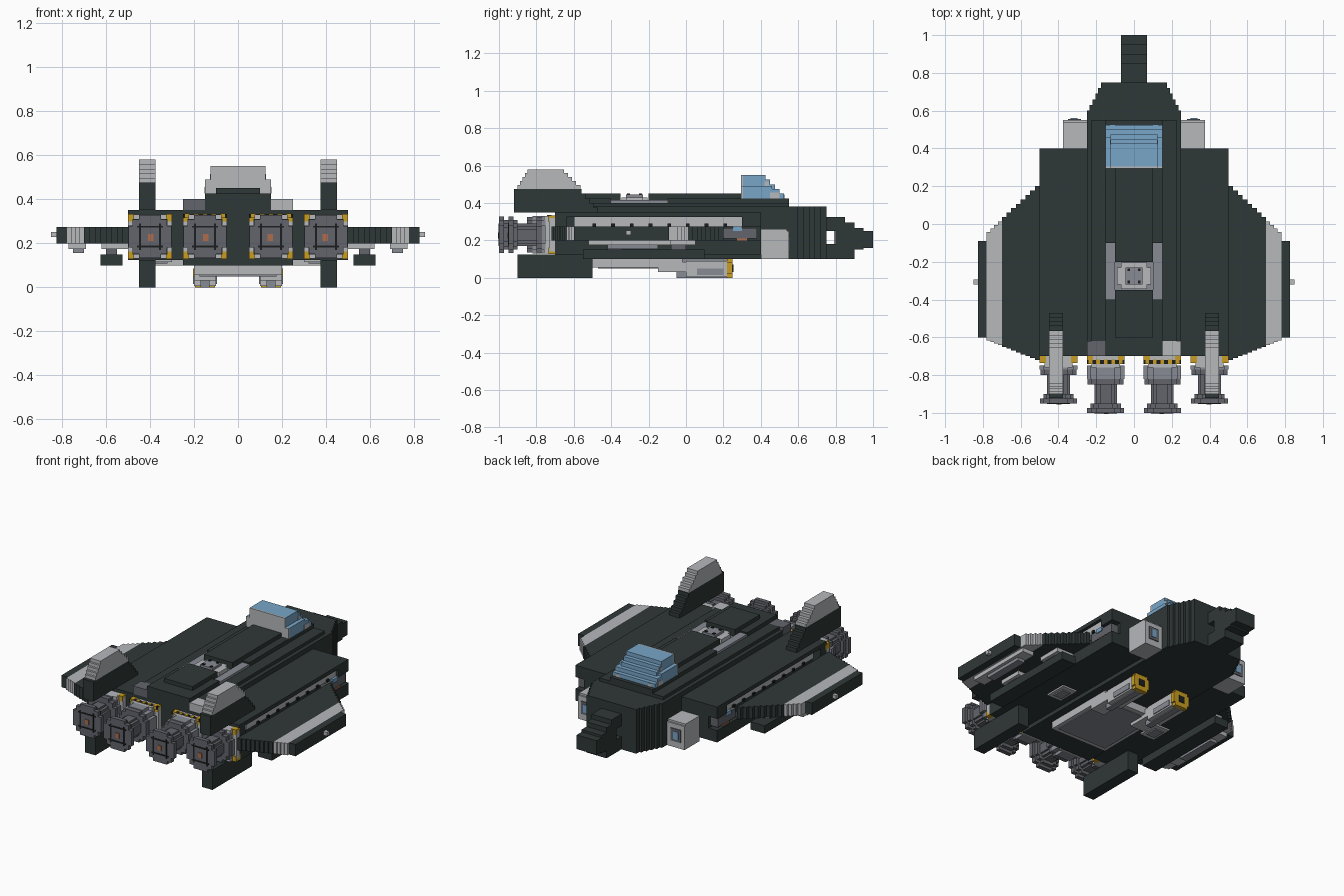
import bpy, bmesh
from mathutils import Matrix, Vector

cube = bpy.data.objects.get("Cube")
if cube:
    bpy.data.objects.remove(cube, do_unlink=True)

def material(name, r, g, b):
    m = bpy.data.materials.new(name)
    m.use_nodes = True
    m.diffuse_color = (r, g, b, 1)
    m.node_tree.nodes["Principled BSDF"].inputs["Base Color"].default_value = (r, g, b, 1)
    return m

DARK = material("dark green grey", .028, .040, .038)
LIGHT = material("light grey", .47, .48, .50)
MID = material("mid grey", .25, .26, .30)
STEEL = material("steel grey", .125, .13, .15)
BLUE = material("glass blue", .19, .38, .58)
YELLOW = material("warning yellow", .58, .34, .015)
ORANGE = material("burnt orange", .42, .15, .07)
BLACK = material("black", .012, .013, .013)

def part(name, mat, boxes, mirror=False):
    """One object made of blocks (x0, x1, y0, y1, z0, z1)."""
    bm = bmesh.new()
    for x0, x1, y0, y1, z0, z1 in boxes:
        spans = [(x0, x1), (-x1, -x0)] if mirror else [(x0, x1)]
        for a, b in spans:
            mid = Vector((a + b, y0 + y1, z0 + z1)) / 2
            size = Matrix.Diagonal((b - a, y1 - y0, z1 - z0, 1))
            bmesh.ops.create_cube(bm, size=1, matrix=Matrix.Translation(mid) @ size)
    mesh = bpy.data.meshes.new(name)
    bm.to_mesh(mesh)
    bm.free()
    mesh.materials.append(mat)
    obj = bpy.data.objects.new(name, mesh)
    bpy.context.collection.objects.link(obj)
    return obj

def disc(cx, cz, r, y0, y1):
    """Blocky round plate facing along y."""
    return [(cx - r * w, cx + r * w, y0, y1, cz - r * h, cz + r * h)
            for w, h in ((1, .5), (.8, .8), (.5, 1))]

def centred(w, y0, y1, z0, z1):
    return (-w, w, y0, y1, z0, z1)

# Central fuselage with stepped front
part("fuselage", DARK, [centred(.25, -.7, .55, .1, .35), centred(.25, -.62, .55, .35, .38),
                        centred(.225, -.62, .55, .38, .4), centred(.15, -.7, -.4, .35, .425),
                        centred(.15, -.1, .55, .38, .425)])
part("fuselage_front", DARK, [centred(.25 - .015 * i, .55, .6 + .03 * i, .1, .38) for i in range(6)])
part("spine", DARK, [centred(.1, -.6, -.35, .4, .45), centred(.1, -.2, .3, .4, .45)])
part("rear_cap_left", LIGHT, [(.15, .25, -.7, -.62, .35, .4)])
part("rear_cap_right", STEEL, [(-.25, -.15, -.7, -.62, .35, .4)])

# Nose with see-through slot
part("nose", DARK, [centred(.07, .75, .85, .25, .325), centred(.07, .85, .9, .25, .295),
                    centred(.07, .75, .9, .1, .18), centred(.07, .8, .95, .15, .25),
                    centred(.07, .95, 1, .16, .25), centred(.07, .9, .95, .25, .265)])
part("nose_slot_rim", LIGHT, [centred(.06, .79, .8, .18, .25)])

# Dorsal turret bay
part("turret_bay", MID, [centred(.15, -.4, -.1, .39, .405), (.1, .15, -.4, -.1, .4, .415)], True)
part("turret_ring", LIGHT, [centred(.09, -.32, -.23, .4, .43), centred(.07, -.345, -.205, .4, .43)])
part("turret_hub", MID, [centred(.045, -.32, -.23, .43, .445)])
part("turret_pins", BLACK, [(.02, .035, y, y + .015, .445, .45) for y in (-.315, -.25)], True)

# Canopy: glass steps with grey frame
part("canopy_glass", BLUE, [centred(.15 if i < 2 else .125, .305, .525 - .025 * i,
                                    .425 + .025 * i, .45 + .025 * i) for i in range(5)]
     + [centred(.15, .305, .46, .425, .49)])
part("canopy_back", LIGHT, [centred(.15, .295, .305, .425, .49), centred(.125, .295, .305, .49, .55)])
part("canopy_trim", LIGHT, [(.125, .152, .45, .5, .425, .455), (.1, .126, .5, .527, .425, .445),
                            (.12, .128, .42, .445, .455, .515)], True)

# Side hulls with recessed light channel
part("side_hull", DARK, [(.25, .5, -.7, .4, .325, .35), (.25, .5, -.7, .4, .125, .2),
                         (.25, .5, -.7, -.64, .2, .325), (.25, .5, .3, .4, .275, .325),
                         (.25, .44, .3, .4, .2, .275), (.25, .44, -.64, .3, .2, .325)], True)
part("side_channel", LIGHT, [(.44, .48, -.6, .3, .275, .325)], True)
part("channel_studs", BLACK, [(.48, .49, -.5 + .1 * i, -.48 + .1 * i, .275, .29)
                              for i in range(8)], True)
part("side_gun", STEEL, [(.44, .49, .2, .38, .21, .265)], True)
part("side_gun_sight", BLUE, [(.45, .495, .25, .3, .25, .275)], True)
part("side_gun_core", ORANGE, [(.45, .495, .27, .33, .18, .21)], True)
part("hull_vent", LIGHT, [(.3, .4, -.3, -.16, .115, .125)], True)
part("hull_vent_core", MID, [(.32, .38, -.27, -.19, .108, .115)], True)

# Intake boxes beside the front
part("intake_box", LIGHT, [(.25, .375, .4, .55, .1, .25)], True)
part("intake_shoulder", LIGHT, [(.25, .375, .4, .54, .25, .262)], True)
part("intake_opening", STEEL, [(.28, .35, .55, .556, .14, .22)], True)
part("intake_glass", BLUE, [(.3, .335, .556, .56, .155, .205)], True)

# Wings cut into stepped columns
def wing_column(x, width, z0=.2):
    return (x, x + width, -.72 + .4 * (x - .5), .2 - .93 * (x - .5), z0, .275)

part("wing", DARK, [wing_column(.5 + .025 * i, .025) for i in range(8)], True)
part("wing_light_band", LIGHT, [wing_column(.7 + .02 * i, .02) for i in range(4)], True)
part("wing_tip", DARK, [(.78, .825, -.6, -.09, .2, .275)], True)
part("wing_tip_knob", LIGHT, [(.825, .85, -.32, -.295, .228, .252)], True)
part("wing_underplate", LIGHT, [(.69, .77, -.52, -.08, .175, .2), (.5, .62, -.45, -.3, .175, .2),
                                (.5, .62, -.1, .05, .175, .2)], True)
part("wing_underpod", MID, [(.7, .75, -.42, -.15, .155, .175)], True)
part("pylon", STEEL, [(.55, .6, y, y + .08, .15, .18) for y in (-.42, -.08)], True)
part("under_wing_bar", DARK, [(.525, .625, -.55, .1, .1, .15)], True)

# Fins above and below
part("upper_fin", DARK, [(.375, .45, -.92, -.56 + .022 * i, .45 - .025 * i, .475 - .025 * i)
                         for i in range(5)], True)
part("upper_fin_cap", LIGHT, [(.375, .45, -.9 + .013 * i, -.565 - .022 * i, .475 + .021 * i, .496 + .021 * i)
                              for i in range(5)], True)
part("lower_fin", DARK, [(.375, .45, -.9, -.5, 0, .125)], True)

# Belly plate and twin guns
part("belly_plate", LIGHT, [centred(.2, -.5, -.02, .055, .1)])
part("belly_panel", MID, [centred(.175, -.47, -.05, .05, .055)])
part("belly_gun", LIGHT, [(.1, .2, -.15, 0, .03, .085), (.1, .2, 0, .22, .005, .09)], True)
part("belly_gun_inlay", MID, [(.095, .205, .06, .2, .015, .05), (.13, .17, -.05, .22, 0, .1)], True)
part("belly_gun_tip", YELLOW, [(.105, .195, .22, .248, .0, .1), (.095, .205, .22, .248, .02, .085)], True)
part("belly_gun_bore", BLACK, [(.13, .17, .248, .253, .03, .07)], True)

# Engines: collar, neck, flared nozzle
Z = .23
for label, x, tail in (("inner", .15, -1), ("outer", .4, -.95)):
    collar = tail + .15
    part(label + "_engine_mount", LIGHT, [(x - .1, x + .1, -.73, -.7, .14, .32),
                                         (x - .075, x + .075, -.76, -.7, .13, .33)], True)
    part(label + "_engine_collar", MID, disc(x, Z, .1, collar + .03, -.75), True)
    part(label + "_engine_ring", STEEL, disc(x, Z, .095, collar, collar + .035), True)
    part(label + "_engine_neck", STEEL, disc(x, Z, .06, tail + .04, collar), True)
    part(label + "_engine_flange", STEEL, disc(x, Z, .08, tail + .025, tail + .05), True)
    part(label + "_engine_nozzle", STEEL, disc(x, Z, .098, tail, tail + .027), True)
    part(label + "_engine_grille", BLACK, [(x + s - .004, x + s + .004, tail - .003, tail, Z - .06, Z + .06)
                                          for s in (-.045, .045)]
         + [(x - .06, x + .06, tail - .003, tail, Z + s - .004, Z + s + .004) for s in (-.045, .045)], True)
    part(label + "_engine_core", ORANGE, [(x - .015, x + .01, tail - .005, tail, Z - .02, Z + .012)], True)
    part(label + "_engine_corners", YELLOW,
         [(x + sx * .083 - .017, x + sx * .083 + .017, -.735, -.69, Z + sz * .085 - .017, Z + sz * .085 + .017)
          for sx in (-1, 1) for sz in (-1, 1)], True)

# Hazard stripe above the inner engines
part("hazard_stripe_base", BLACK, [(.05, .25, -.74, -.72, .315, .332)], True)
part("hazard_stripe", YELLOW, [(.06 + .04 * i, .08 + .04 * i, -.742, -.718, .315, .335) for i in range(5)], True)
